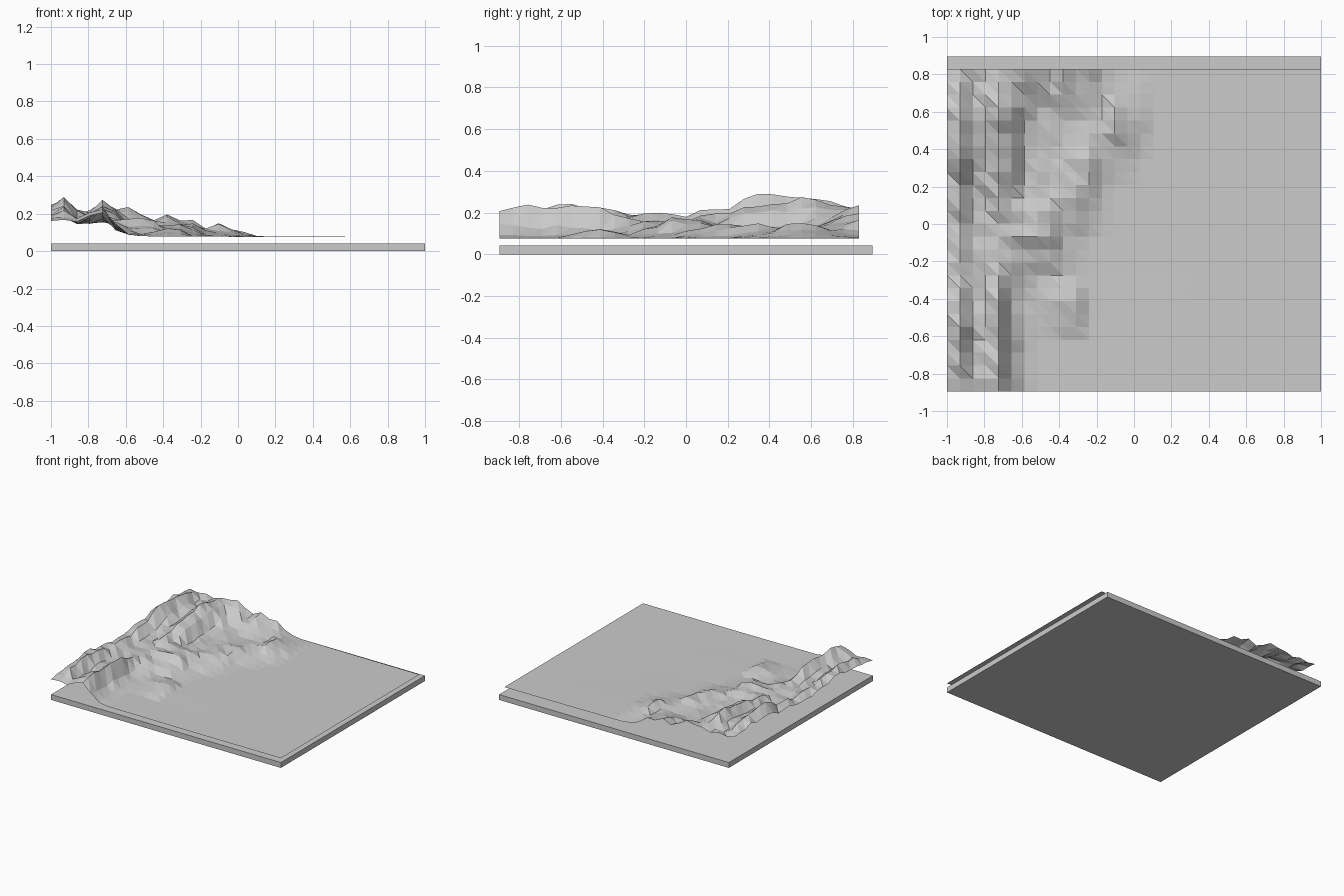
import bpy
import bmesh
import random
from mathutils import Vector

cube = bpy.data.objects.get("Cube")
if cube:
    bpy.data.objects.remove(cube, do_unlink=True)

random.seed(4)
STEP = 2 / 29            # grid spacing of the terrain
COLS, ROWS = 29, 25
LEFT, FRONT = -1.0, -0.895
PLAIN = 7.6              # plain level, in hundredths of a unit


def make_material(name, value):
    mat = bpy.data.materials.new(name)
    mat.use_nodes = True
    colour = (value, value, value, 1)
    mat.diffuse_color = colour
    mat.node_tree.nodes["Principled BSDF"].inputs["Base Color"].default_value = colour
    return mat


def add_object(name, bm, mat):
    mesh = bpy.data.meshes.new(name)
    bm.to_mesh(mesh)
    bm.free()
    mesh.materials.append(mat)
    obj = bpy.data.objects.new(name, mesh)
    bpy.context.collection.objects.link(obj)
    return obj


grey = make_material("stone grey", 0.6)

# Flat base slab
bm = bmesh.new()
bmesh.ops.create_cube(bm, size=1)
bmesh.ops.scale(bm, vec=Vector((2, 1.79, 0.042)), verts=bm.verts)
bmesh.ops.translate(bm, vec=Vector((0, 0, 0.021)), verts=bm.verts)
add_object("base_slab", bm, grey)

# Cross-sections of the hills: grid row -> heights from the left edge inward
sections = {
    0: (17, 18, 16, 20, 22, 15, 9, 8),
    4: (20, 24, 16, 18, 23, 13, 9, 8),
    7: (21, 23, 17, 16, 21, 12, 9, 9, 10, 12, 12, 8),
    9: (18, 19, 16, 15, 17, 14, 11, 9, 9, 9),
    12: (18, 18, 14, 14, 15, 15, 16, 17, 16, 10, 9),
    16: (19, 22, 16, 17, 20, 17, 13, 13, 13, 14, 15, 12, 9),
    18: (22, 28, 23, 19, 24, 20, 13, 12, 12, 12, 13, 14, 12, 10, 9),
    21: (24, 26, 21, 22, 26, 21, 14, 13, 13, 12, 11, 11, 12, 15, 12, 10, 8),
    25: (23, 22, 20, 20, 21, 22, 22, 20, 17, 19, 18, 17, 11, 9, 8),
}
stations = sorted(sections)


def section_height(row, col):
    heights = sections[row]
    if col < len(heights):
        return heights[col]
    # gentle run-out towards the open plain
    return PLAIN + 0.3 * max(0, 1 - (col - len(heights)) / 8)


def terrain_height(col, row):
    low = max(s for s in stations if s <= row)
    high = min(s for s in stations if s >= row)
    t = (row - low) / (high - low) if high > low else 0
    h = section_height(low, col) * (1 - t) + section_height(high, col) * t
    rough = min(1.6, max(0, h - PLAIN - 0.5) * 0.25)
    h += random.uniform(-rough, rough)
    return max(PLAIN - 0.1, min(h, 29)) / 100


# Faceted terrain sheet floating above the slab
bm = bmesh.new()
grid = [[bm.verts.new((LEFT + c * STEP, FRONT + r * STEP, terrain_height(c, r)))
         for c in range(COLS + 1)] for r in range(ROWS + 1)]
for r in range(ROWS):
    for c in range(COLS):
        a, b = grid[r][c], grid[r][c + 1]
        d, e = grid[r + 1][c], grid[r + 1][c + 1]
        bm.faces.new((a, b, d))
        bm.faces.new((b, e, d))
add_object("terrain_sheet", bm, grey)
